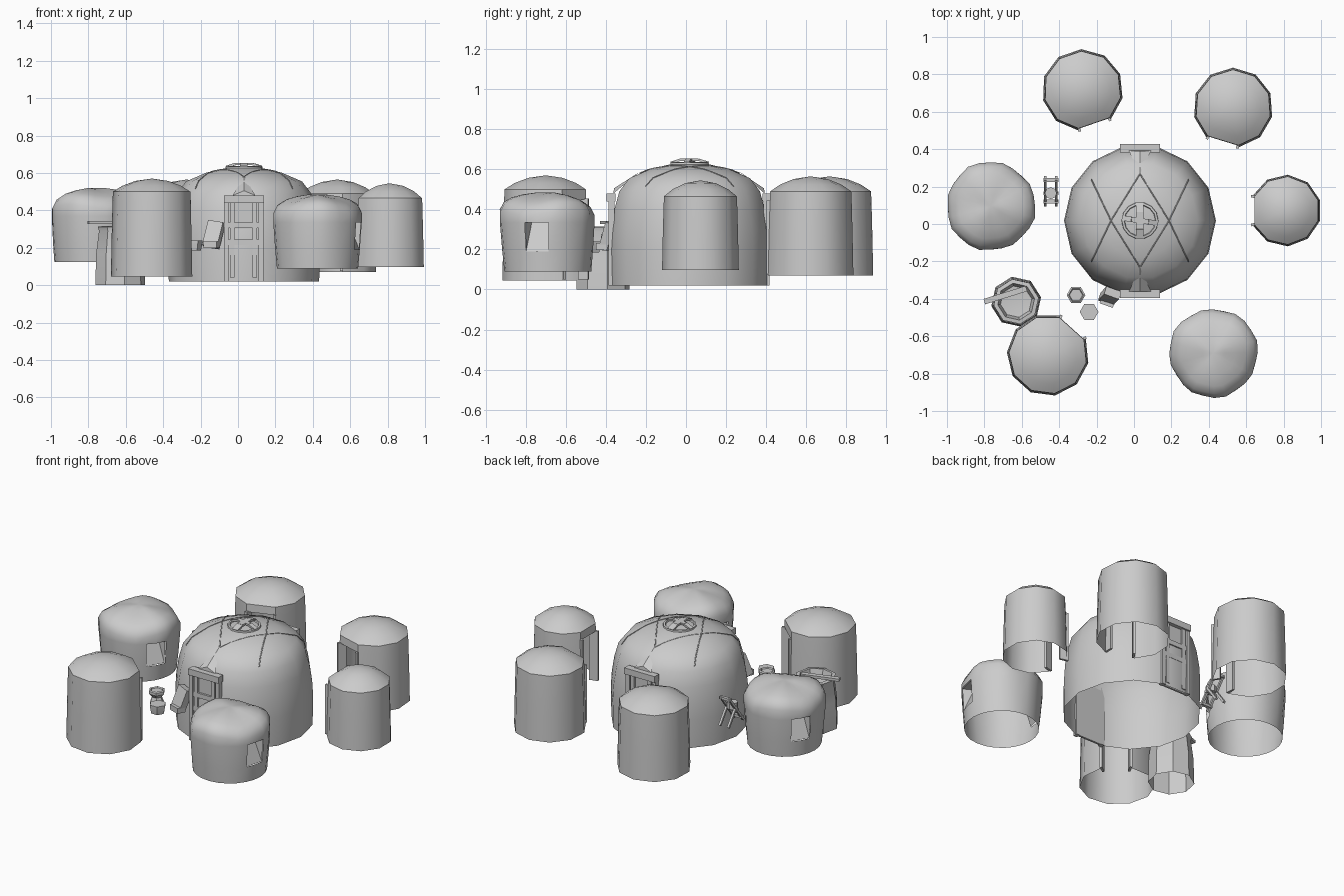
import bpy, math
from math import sin, cos, radians as rad
from mathutils import Vector, Euler

if "Cube" in bpy.data.objects:
    bpy.data.objects.remove(bpy.data.objects["Cube"])


def make(name, verts, faces, angle=40):
    me = bpy.data.meshes.new(name)
    me.from_pydata(verts, [], faces)
    me.update()
    ob = bpy.data.objects.new(name, me)
    bpy.context.collection.objects.link(ob)
    if angle:
        bpy.ops.object.select_all(action='DESELECT')
        ob.select_set(True)
        bpy.context.view_layer.objects.active = ob
        bpy.ops.object.shade_smooth_by_angle(angle=rad(angle))
    return ob


def revolve(name, c, profile, angles, skip=lambda j, i: False, bump=lambda a, z: 1, angle=40):
    """Turn an (r, z) profile round c; skip leaves out faces (level, segment)."""
    n, verts, faces, rows = len(angles), [], [], []
    for r, z in profile:
        if r == 0:
            rows.append([len(verts)] * n)
            verts.append((c[0], c[1], z))
        else:
            rows.append(list(range(len(verts), len(verts) + n)))
            for a in angles:
                k = r * bump(a, z)
                verts.append((c[0] + k * cos(a), c[1] + k * sin(a), z))
    for j in range(len(rows) - 1):
        for i in range(n):
            if skip(j, i):
                continue
            k = (i + 1) % n
            f = [rows[j][i], rows[j][k], rows[j + 1][k], rows[j + 1][i]]
            faces.append(list(dict.fromkeys(f)))
    return make(name, verts, faces, angle)


def even(n, start=0):
    return [rad(start) + 2 * math.pi * i / n for i in range(n)]


def box(name, loc, size, rot=(0, 0, 0)):
    R = Euler([rad(a) for a in rot]).to_matrix()
    v = [Vector(loc) + R @ Vector((x * size[0] / 2, y * size[1] / 2, z * size[2] / 2))
         for x in (-1, 1) for y in (-1, 1) for z in (-1, 1)]
    f = [(0, 1, 3, 2), (4, 6, 7, 5), (0, 4, 5, 1), (2, 3, 7, 6), (0, 2, 6, 4), (1, 5, 7, 3)]
    return make(name, v, f, 0)


def bar(name, a, b, w, h):
    """Square bar from a to b."""
    a, b = Vector(a), Vector(b)
    d = b - a
    q = d.to_track_quat('X', 'Z').to_euler()
    return box(name, (a + b) / 2, (d.length, w, h), [math.degrees(t) for t in q])


# Big central tent: wall and dome
C = (0.032, 0.018)
DOME = [(.402, .02), (.406, .2), (.40, .30), (.385, .40), (.36, .49), (.31, .555),
        (.2, .602), (.1, .625), (0, .632)]
revolve("main_tent", C, DOME, even(14), angle=60)


def on_dome(x, y, lift=0):
    r = min(math.hypot(x, y), .359)
    for (r1, z1), (r0, z0) in zip(DOME[4:], DOME[5:]):
        if r0 <= r <= r1:
            return (C[0] + x, C[1] + y, z0 + (z1 - z0) * (r - r0) / (r1 - r0) + lift)


# Seams of the felt covers, laid over the dome
def seam(name, p, q):
    pts = [on_dome(p[0] + (q[0] - p[0]) * t / 6, p[1] + (q[1] - p[1]) * t / 6) for t in range(7)]
    cu = bpy.data.curves.new(name, 'CURVE')
    cu.dimensions = '3D'
    cu.bevel_depth, cu.bevel_resolution = .003, 0
    s = cu.splines.new('POLY')
    s.points.add(6)
    for pt, co in zip(s.points, pts):
        pt.co = (*co, 1)
    bpy.context.collection.objects.link(bpy.data.objects.new(name, cu))


for sx in (-1, 1):
    for sy in (-1, 1):
        seam("diamond_seam", (sx * .155, 0), (0, sy * .25))
        seam("side_seam", (sx * .155, 0), (sx * .26, sy * .22))

# Crown ring with two crossed arched bars
revolve("crown_ring", C, [(.1, .618), (.097, .634), (.085, .636), (.08, .62)], even(14))
for dx, dy, w in ((1, -.15, .028), (0, 1, .04)):
    prev = None
    for t in (-.095, -.045, .045, .095):
        p = (C[0] + t * dx, C[1] + t * dy, .632 if abs(t) > .05 else .648)
        if prev:
            bar("crown_bar", prev, p, w, .012)
        prev = p

# Front and back doors with frame, panels and peaked flap
for s, y in ((-1, -.372), (1, .402)):
    for x in (-.063, .123):
        box("door_post", (x, y, .235), (.025, .03, .43))
    box("door_leaf", (C[0], y - s * .006, .23), (.17, .012, .42))
    box("door_lintel", (C[0], y + s * .002, .46), (.215, .045, .04))
    for z in (.32, .23):
        box("door_rail", (C[0], y + s * .004, z), (.165, .018, .03))
    for x in (-.03, .09):
        box("door_stile", (x, y + s * .004, .24), (.025, .018, .4))
    tip = on_dome(0, s * .25, .006)
    make("door_flap", [(C[0] - .06, y - s * .01, .48), (C[0] + .06, y - s * .01, .48),
                       tip, (C[0], y - s * .012, .505)],
         [(0, 3, 2), (3, 1, 2), (0, 1, 3)], 0)

# Round tents with a doorway facing the centre: x, y, radius, base, eave, top, door direction
for x, y, r, z0, ze, z1, az in ((-.275, .717, .218, .07, .49, .565, -71),
                                (.53, .622, .214, .07, .49, .565, -107),
                                (.81, .072, .192, .097, .465, .545, 180),
                                (-.46, -.70, .22, .045, .50, .57, 48)):
    half = 25
    angs = [rad(az - half)] + [rad(az + half + i * (360 - 2 * half) / 9) for i in range(9)]
    h = z1 - ze
    prof = [(r, z0), (r * .98, (z0 + ze) / 2), (r * .96, ze - .05), (r * .95, ze),
            (r * .72, ze + h * .45), (r * .4, ze + h * .82), (0, z1)]
    revolve("round_tent", (x, y), prof, angs, skip=lambda j, i: i == 0 and j < 2)
    for e in (-half, half):
        a = rad(az + e * .97)
        box("doorway_jamb", (x + r * .90 * cos(a), y + r * .90 * sin(a), (z0 + ze) / 2 - .02),
            (.055, .014, ze - z0 - .05), (0, 0, az + e * .6))

# Lumpy tents with two opposite doorways, each with a sloping half-door
for x, y, z0, az, ph in ((.425, -.69, .09, -14, 0), (-.765, .095, .125, -30, 2)):
    prof = [(.217, 0), (.226, .1), (.236, .245), (.236, .295), (.215, .335), (.175, .36),
            (.12, .378), (.06, .39), (0, .394)]

    def bump(a, z, ph=ph, z0=z0):
        k = max(0, min(1, (z - z0) / .3))
        return 1 + k * (.015 * sin(3 * a + ph) + .02 * sin(8 * a + 2 * ph))
    ob = revolve("lumpy_tent", (x, y), [(r, z + z0) for r, z in prof], even(24, az - 15),
                 skip=lambda j, i: j == 1 and i in (0, 1, 12, 13), bump=bump, angle=65)
    for v in ob.data.vertices:  # uneven sagging roof
        d = math.hypot(v.co.x - x, v.co.y - y)
        if v.co.z > z0 + .28:
            v.co.z += .012 * sin(3 * math.atan2(v.co.y - y, v.co.x - x) + ph) * d / .2
    for turn in (0, 180):
        pts = []
        for r, z in ((.224, .1), (.165, .245), (.232, .245)):
            for e in (-15, 15):
                a = rad(az + turn + e)
                pts.append((x + r * cos(a), y + r * sin(a), z0 + z))
        make("doorway_niche", pts, [(0, 1, 3, 2), (2, 3, 5, 4), (0, 2, 4), (1, 5, 3)], 0)

# Vat with a bowl in its mouth and a paddle across it
V = (-.63, -.415)
revolve("vat", V, [(.135, 0), (.13, .17), (.115, .29), (.122, .312), (.1, .315), (.085, .26),
                   (0, .25)], even(8, 10), angle=30)
bar("vat_paddle", (-.80, -.415, .335), (-.575, -.345, .335), .03, .016)

# Stools
revolve("waisted_stool", (-.31, -.38), [(0, .195), (.045, .195), (.03, .235), (.05, .258),
                                        (.05, .275), (.04, .28), (.035, .272), (0, .272)],
        even(6), angle=20)
revolve("low_stool", (-.24, -.47), [(0, .185), (.042, .185), (.05, .225), (.05, .24), (0, .24)],
        even(6), angle=20)

# Leaning chest beside the front door
box("chest_back", (-.13, -.385, .27), (.085, .045, .14), (-18, 8, -20))
box("chest_base", (-.14, -.41, .215), (.075, .055, .035), (0, 0, -20))

# Trestle with a small drum
for x in (-.475, -.415):
    bar("trestle_leg_front", (x, .10, .19), (x, .24, .37), .014, .014)
    bar("trestle_leg_back", (x, .25, .19), (x, .17, .30), .014, .014)
for y, z in ((.12, .215), (.165, .275), (.235, .365)):
    bar("trestle_rung", (-.485, y, z), (-.405, y, z), .02, .016)
revolve("trestle_drum", (-.445, .165), [(0, .28), (.032, .28), (.032, .32), (0, .32)],
        even(8), angle=30)
